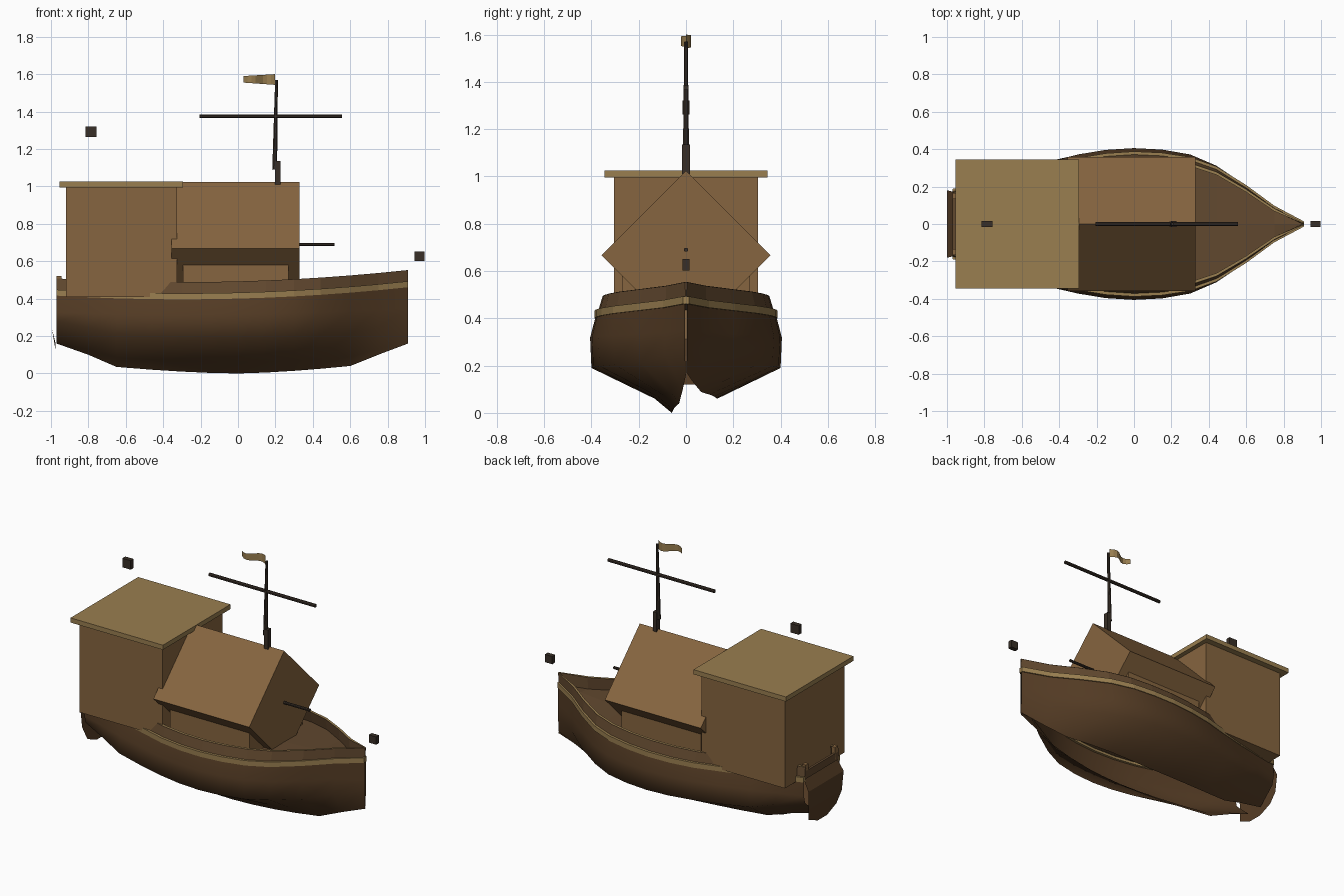
import bpy, math

if "Cube" in bpy.data.objects:
    bpy.data.objects.remove(bpy.data.objects["Cube"])


def material(name, rgb):
    m = bpy.data.materials.new(name)
    m.diffuse_color = (*rgb, 1)
    m.use_nodes = True
    m.node_tree.nodes["Principled BSDF"].inputs["Base Color"].default_value = m.diffuse_color
    return m


HULL = material("dark_planks", (.09, .045, .018))
DECK = material("deck_wood", (.12, .065, .028))
WALL = material("wall_wood", (.24, .13, .05))
TRIM = material("light_wood", (.32, .21, .08))
SPAR = material("spar_wood", (.04, .028, .02))


def mesh(name, verts, faces, mat, smooth=False):
    me = bpy.data.meshes.new(name)
    me.from_pydata(verts, [], faces)
    me.materials.append(mat)
    ob = bpy.data.objects.new(name, me)
    bpy.context.collection.objects.link(ob)
    for p in me.polygons:
        p.use_smooth = smooth
    return ob


def loft(name, rows, mat, closed=False, flip=False, smooth=False):
    n = len(rows[0])
    faces = []
    for i in range(len(rows) - 1):
        for j in range(n if closed else n - 1):
            k = (j + 1) % n
            f = (i*n + j, i*n + k, (i+1)*n + k, (i+1)*n + j)
            faces.append(f[::-1] if flip else f)
    if closed:
        e = (len(rows) - 1) * n
        a, b = tuple(range(n))[::-1], tuple(range(e, e + n))
        faces += [a[::-1], b[::-1]] if flip else [a, b]
    return mesh(name, [v for r in rows for v in r], faces, mat, smooth)


def box(name, x0, x1, y0, y1, z0, z1, mat):
    rows = [[(x, y0, z0), (x, y1, z0), (x, y1, z1), (x, y0, z1)] for x in (x0, x1)]
    return loft(name, rows, mat, closed=True)


def rod(name, a, b, r0, r1, mat, sides=8):
    # tapered rod in the xz plane
    dx, dz = b[0] - a[0], b[1] - a[1]
    l = math.hypot(dx, dz)
    nx, nz = -dz / l, dx / l
    rows = []
    for (px, pz), r in ((a, r0), (b, r1)):
        ring = []
        for i in range(sides):
            t = 2 * math.pi * (i + .5) / sides
            c, s = r * math.cos(t), r * math.sin(t)
            ring.append((px + c*nx, s, pz + c*nz))
        rows.append(ring)
    return loft(name, rows, mat, closed=True)


# hull stations: x, rail half width, chine half width, keel height
ST = [(-.97, .18, .17, .16), (-.8, .215, .23, .10), (-.65, .25, .285, .035),
      (-.46, .30, .335, .02), (-.3, .345, .37, .01), (-.15, .37, .392, .003),
      (0, .38, .40, 0), (.15, .373, .392, .005), (.3, .35, .365, .014),
      (.44, .30, .30, .025), (.6, .20, .195, .04), (.75, .09, .09, .10), (.91, .005, .005, .16)]


def sheer(x):
    return .065 * ((x + .3) / 1.21) ** 2


# hull sides; the starboard bottom strake is missing
for side, name in ((-1, "port"), (1, "starboard")):
    rows, wale, bulwark, cap = [], [], [], []
    for x, w, c, k in ST:
        zw, zt = .412 + sheer(x), .488 + sheer(x)
        row = [(x, side*w, zw), (x, side*(w + c)*.52 if w > .1 else side*w, .5*zw + .11),
               (x, side*c, .19 + .55*k), (x, side*c*.33, k + .06*(1 - k/.2))]
        if side < 0:
            row.append((x, side*c*.15, k))
        rows.append(row)
        wale.append([(x, side*(w + a), zw + b) for a, b in
                     ((-.012, -.016), (.008, -.016), (.008, .016), (-.012, .016))])
        t = w * .93
        th = min(.016, t)
        bulwark.append([(x, side*(w - .004), zw), (x, side*t, zt),
                        (x, side*(t - th), zt), (x, side*(w - .004 - th), zw)])
        cap.append([(x, side*(t - th), zt + .001), (x, side*t, zt + .001)])
    loft(name + "_hull", rows, HULL, flip=side < 0, smooth=True)
    loft(name + "_wale", wale, TRIM, closed=True, flip=side < 0)
    loft(name + "_bulwark", bulwark, DECK, closed=True, flip=side > 0)
    loft(name + "_bulwark_cap", cap, TRIM, flip=side > 0)

# deck
loft("deck", [[(x, -w, .412 + sheer(x)), (x, 0, .418 + sheer(x)), (x, w, .412 + sheer(x))]
              for x, w, c, k in ST], DECK, flip=True)

# raked transom with a low stern rail and two posts
loft("transom", [[(-.96, y*.95, .43), (-1.0, y, .36), (-.995, y*.94, .24), (-.975, y*.8, z)]
                 for y, z in ((-.18, .16), (-.06, .12), (.06, .12), (.18, .16))], HULL)
box("stern_rail", -.97, -.955, -.17, .17, .43, .48, DECK)
for y in (-.15, .15):
    box("stern_post", -.97, -.945, y - .015, y + .015, .43, .52, WALL)

# aft cabin and its flat roof
box("aft_cabin", -.92, -.325, -.305, .305, .41, 1.0, WALL)
box("aft_roof", -.955, -.295, -.345, .345, .995, 1.025, TRIM)

# midship house: low box under a four sided prism
box("midship_base", -.295, .27, -.27, .27, .41, .62, WALL)
loft("midship_house", [[(x, 0, .31), (x, .357, .667), (x, 0, 1.024), (x, -.357, .667)]
                       for x in (-.355, .33)], WALL, closed=True)

# mast, yard and bow spar
box("mast_step", .198, .226, -.016, .016, 1.01, 1.135, SPAR)
rod("mast", (.196, 1.09), (.206, 1.57), .014, .008, SPAR)
rod("yard", (-.205, 1.375), (.555, 1.375), .011, .011, SPAR)
rod("bow_spar", (.30, .69), (.515, .69), .009, .009, SPAR)

# waving pennant
flag = []
for i in range(9):
    t = i / 8
    x, y = .197 - .167*t, .022 * math.sin(2*math.pi*t)
    flag.append([(x, y, 1.543 + .012*t), (x, y, 1.600 - .010*t)])
loft("pennant", flag, TRIM)

# loose lantern blocks at stern and bow
box("stern_lantern", -.816, -.756, -.015, .015, 1.263, 1.321, SPAR)
box("bow_lantern", .945, .998, -.015, .015, .602, .652, SPAR)
